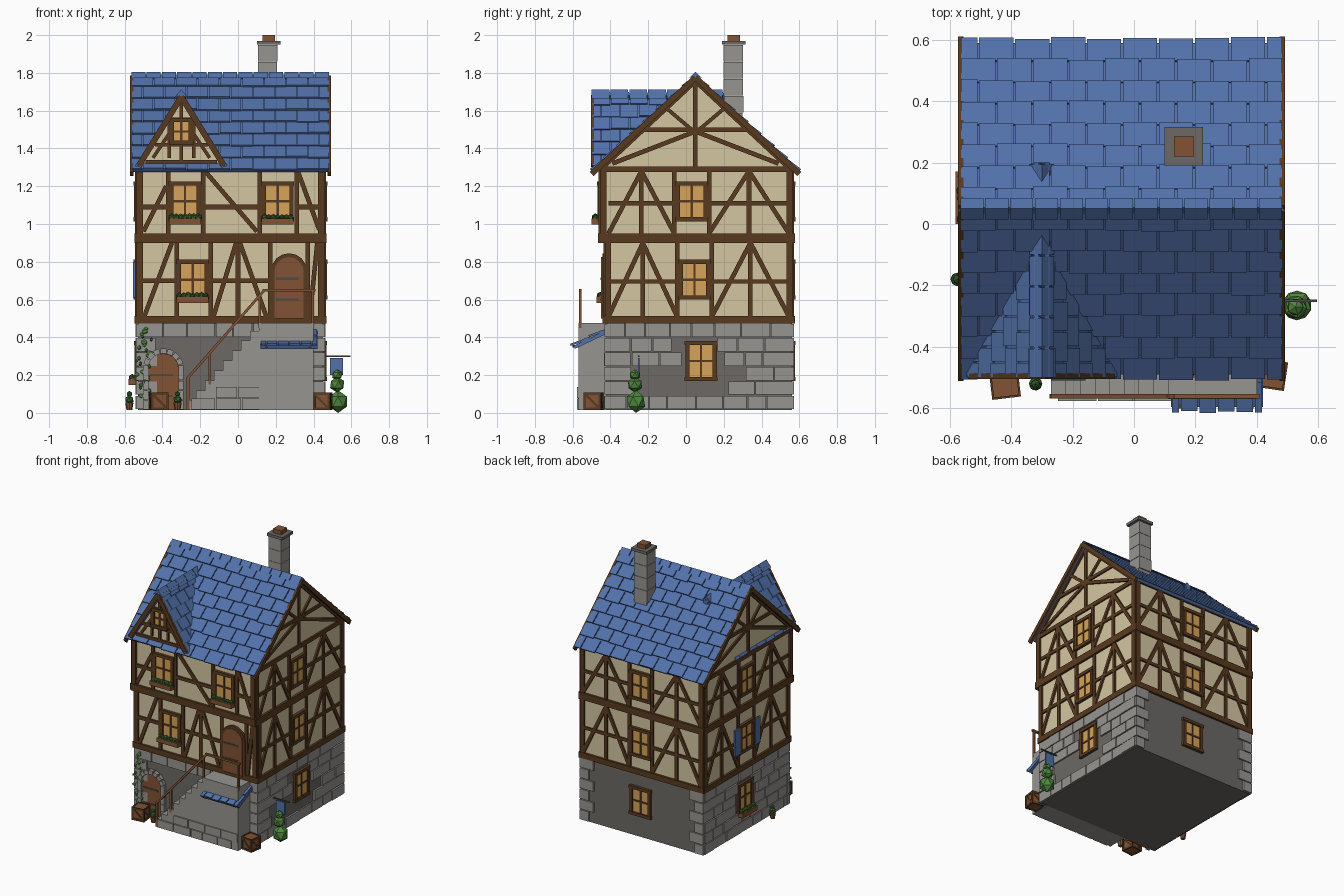
import bpy, bmesh, math, random
from mathutils import Matrix, Vector

if "Cube" in bpy.data.objects:
    bpy.data.objects.remove(bpy.data.objects["Cube"])

random.seed(4)
COLORS = {
    "slate_blue": (0.085, 0.165, 0.40), "cream_plaster": (0.66, 0.565, 0.36),
    "lit_glass": (0.68, 0.37, 0.10), "dark_timber": (0.098, 0.042, 0.014),
    "warm_wood": (0.22, 0.085, 0.034), "light_stone": (0.31, 0.30, 0.285),
    "dark_stone": (0.15, 0.141, 0.13), "leaf_green": (0.08, 0.25, 0.05),
    "deep_green": (0.04, 0.13, 0.03), "iron": (0.07, 0.07, 0.07)}
MATS = {}
for n, c in COLORS.items():
    MATS[n] = bpy.data.materials.new(n)
    MATS[n].diffuse_color = (*c, 1)
PARTS = {}
FRONT, RIGHT, BACK, LEFT = range(4)
T = Matrix.Translation


def part(name, mat):
    return PARTS.setdefault(name, (bmesh.new(), mat))[0]


def side(k):
    """Wall frame: x along the wall, -y outward, z up."""
    return Matrix.Rotation(k * math.pi / 2, 4, 'Z')


def box(name, mat, lo, hi, M=Matrix()):
    lo, hi = Vector(lo), Vector(hi)
    bmesh.ops.create_cube(part(name, mat), size=1,
                          matrix=M @ T((lo + hi) / 2) @ Matrix.Diagonal((*(hi - lo), 1)))


def prism(name, mat, pts, y0, y1, M=Matrix()):
    """Extrude an x-z outline from y0 to y1."""
    bm = part(name, mat)
    a = [bm.verts.new(M @ Vector((x, y0, z))) for x, z in pts]
    b = [bm.verts.new(M @ Vector((x, y1, z))) for x, z in pts]
    fs = [bm.faces.new(a), bm.faces.new(b[::-1])]
    for i in range(len(a)):
        j = (i + 1) % len(a)
        fs.append(bm.faces.new((a[j], a[i], b[i], b[j])))
    bmesh.ops.recalc_face_normals(bm, faces=fs)


def ball(name, mat, c, r, sub=1, scale=(1, 1, 1)):
    bmesh.ops.create_icosphere(part(name, mat), subdivisions=sub, radius=r,
                               matrix=T(c) @ Matrix.Rotation(random.random() * 6, 4, 'Z') @ Matrix.Diagonal((*scale, 1)))


def beam(k, d, u0, z0, u1, z1, w=0.024, t=0.011, name="timber_frame", mat="dark_timber"):
    L = math.hypot(u1 - u0, z1 - z0)
    M = side(k) @ T(((u0 + u1) / 2, -d, (z0 + z1) / 2)) @ Matrix.Rotation(-math.atan2(z1 - z0, u1 - u0), 4, 'Y')
    box(name, mat, (-L / 2, -t, -w / 2), (L / 2, t, w / 2), M)


def window(k, d, u, z, w=0.145, h=0.19):
    M = side(k)
    box("window_glass", "lit_glass", (u - w / 2, -d - .008, z - h / 2), (u + w / 2, -d, z + h / 2), M)
    for s in (-1, 1):
        beam(k, d, u + s * w / 2, z - h / 2, u + s * w / 2, z + h / 2, .022, .018, "window_frame")
        beam(k, d, u - w / 2 - .015, z + s * h / 2, u + w / 2 + .015, z + s * h / 2, .022, .02, "window_frame")
    beam(k, d, u, z - h / 2, u, z + h / 2, .012, .013, "window_frame")
    beam(k, d, u - w / 2, z, u + w / 2, z, .012, .013, "window_frame")


def flower_box(k, d, u, z):
    M = side(k)
    box("flower_box", "warm_wood", (u - .085, -d - .05, z - .017), (u + .085, -d - .008, z + .015), M)
    for i in range(7):
        ball("flower_box_plants", "deep_green", M @ Vector((u - .07 + i * .0233, -d - .03, z + .022)),
             random.uniform(.013, .02))


def arch(u, z0, w, h, n=8):
    r = w / 2
    return [(u - r, z0), (u + r, z0)] + [
        (u + r * math.cos(i * math.pi / n), z0 + h - r + r * math.sin(i * math.pi / n)) for i in range(n + 1)]


def bricks(k, d, u0, u1, keep, z0=.017, z1=.475, rows=6):
    h = (z1 - z0) / rows
    for r in range(rows):
        u = u0
        while u < u1 - .01:
            e = min(u + random.uniform(.09, .16), u1)
            if u1 - e < .05:
                e = u1
            if keep((u + e) / 2, z0 + (r + .5) * h, r):
                box("stone_blocks", "light_stone", (u + .003, -d - random.uniform(.008, .014), z0 + r * h + .003),
                    (e - .003, -d + .01, z0 + (r + 1) * h - .003), side(k))
            u = e


def tiled(name, o, A, S, lenA, lenS, rows, w):
    """Slab with overlapping shingles; A runs along the ridge, S down the slope."""
    A, S = Vector(A).normalized(), Vector(S).normalized()
    N = A.cross(S)
    if N.z < 0:
        N = -N
    M = T(o) @ Matrix((A, S, N)).transposed().to_4x4()
    box(name + "_slab", "slate_blue", (0, 0, -.03), (lenA, lenS - .01, -.012), M)
    h = lenS / rows
    for r in range(rows):
        a = -w / 2 if r % 2 else 0
        while a < lenA - .005:
            lo, hi = max(a, 0) + .003, min(a + w, lenA) - .003
            if hi - lo > .01:
                R = M @ T((0, r * h, -.008)) @ Matrix.Rotation(.09, 4, 'X')
                box(name + "_shingles", "slate_blue", (lo, 0, -.008),
                    (hi, h + random.uniform(-.006, .004), .003), R)
            a += w


# --- Main masses
box("stone_base", "dark_stone", (-.53, -.42, .015), (.45, .56, .48))
box("first_floor_walls", "cream_plaster", (-.533, -.425, .475), (.453, .56, .93))
box("second_floor_walls", "cream_plaster", (-.533, -.45, .93), (.453, .56, 1.3))
prism("gable_walls", "cream_plaster", [(-.45, 1.29), (.56, 1.29), (.05, 1.765)], -.453, .533, side(RIGHT))

# --- Stone blocks and corner quoins
bricks(RIGHT, .45, -.42, .56, lambda u, z, r: abs(u - .08) > .1 and not (r in (1, 2) and -.25 < u < .28)
       and not (r == 4 and -.1 < u < .1) or z > .42 or z < .06)
bricks(LEFT, .53, -.56, .42, lambda u, z, r: abs(u + .085) > .12 or z > .4 or z < .15)
bricks(FRONT, .42, -.53, .45, lambda u, z, r: (u < -.42 and z > .33) or z > .4 or (u > .3))
for r in range(6):
    z = .017 + r * .0763
    for k, d, a, b in ((BACK, .56, -.45, .53), (FRONT, .42, -.53, .45)):
        w = .1 if r % 2 else .06
        for u in ((a - .01, a + w), (b - w, b + .01)):
            box("corner_stones", "light_stone", (u[0], -d - .012, z + .003), (u[1], -d + .02, z + .073), side(k))

# --- Timber framing
WALLS = ((FRONT, -.533, .453, .425, .45), (RIGHT, -.425, .56, .453, .453),
         (BACK, -.453, .533, .56, .56), (LEFT, -.56, .425, .533, .533))
for k, a, b, d1, d2 in WALLS:
    a2, b2 = (a - .025 if k == RIGHT else a), (b + .025 if k == LEFT else b)
    beam(k, d1, a - .012, .492, b + .012, .492, .04, .016)
    beam(k, d2, a2 - .012, .925, b2 + .012, .925, .05, .016)
    beam(k, d2, a2, 1.29, b2, 1.29, .03)
    for u, v in ((a + .012, a2 + .012), (b - .012, b2 - .012)):
        beam(k, d1, u, .48, u, .92, .034, .013)
        beam(k, d2, v, .93, v, 1.3, .034, .013)
F = FRONT
for u in (-.325, -.145, .0, .17, .37):
    beam(F, .425, u, .5, u, .91)
for q in ((-.5, .5, -.35, .9), (-.01, .9, -.13, .51), (.01, .9, .15, .51), (.38, .51, .42, .9),
          (-.53, .7, -.325, .7), (-.145, .7, .17, .7)):
    beam(F, .425, *q)
for u in (-.37, -.185, .115, .31):
    beam(F, .45, u, .94, u, 1.29)
for q in ((-.175, 1.28, .1, .96), (-.5, .96, -.38, 1.2), (.32, 1.27, .43, .97),
          (-.53, 1.09, -.37, 1.09), (-.185, 1.09, .115, 1.09), (.31, 1.09, .45, 1.09)):
    beam(F, .45, *q)
WIN = {RIGHT: (.08, .045, .03), BACK: (.03, .03, .03), LEFT: (-.085, -.075, -.07)}
for k, a, b, d1, d2 in WALLS[1:]:
    d = d1
    window(k, .45 if k == RIGHT else .56 if k == BACK else .53, WIN[k][0], .275)
    for u, z0, z1, zw in ((WIN[k][1], .51, .9, .705), (WIN[k][2], .95, 1.28, 1.12)):
        window(k, d, u, zw)
        for e, s in ((a + .015, -1), (b - .015, 1)):
            p = u + s * .092
            m = (p + e) / 2
            beam(k, d, p, z0, p, z1)
            beam(k, d, m, z1, e, z0)
            beam(k, d, m, z1, p, z0)
            beam(k, d, m, z0, m, z1)
            beam(k, d, p, zw - .01, e, zw - .01, .022)
for k, d, c in ((RIGHT, .453, .05), (LEFT, .533, -.05)):
    beam(k, d, c, 1.3, c, 1.75)
    beam(k, d, c - .27, 1.5, c + .27, 1.5)
    for s in (-1, 1):
        beam(k, d, c, 1.49, c + s * .44, 1.32)
        beam(k, d, c + s * .02, 1.5, c + s * .15, 1.61, .02)
        beam(k, d, c + s * .5, 1.295, c, 1.76, .03)
        # Bargeboards along the gable edges
        beam(k, d + .03, c + s * .55, 1.265, c, 1.775, .03, .009, "bargeboards")

# --- Front windows, planters, shutters
window(F, .425, -.24, .705)
flower_box(F, .425, -.24, .6)
for u in (-.28, .21):
    window(F, .45, u, 1.12)
    flower_box(F, .45, u, 1.015)
flower_box(LEFT, .53, -.085, .165)
for u in (-.19, .04):
    box("shutters", "slate_blue", (u - .03, -.555, .61), (u + .03, -.543, .8), side(LEFT))

# --- Doors
prism("upper_door_frame", "dark_timber", arch(.27, .5, .19, .345), -.443, -.42)
prism("upper_door", "warm_wood", arch(.27, .5, .155, .325), -.449, -.42)
prism("lower_door", "warm_wood", arch(-.395, .015, .16, .3), -.432, -.41)
for u, zs in ((.27, (.6, .71)), (-.395, (.09, .2))):
    d = .449 if u > 0 else .432
    for z in zs:
        box("door_straps", "iron", (u - .07, -d - .004, z - .006), (u + .05, -d, z + .006))
for i in range(9):
    t = math.pi * i / 8
    M = T((-.395 + .093 * math.cos(t), -.43, .235 + .093 * math.sin(t))) @ Matrix.Rotation(-t, 4, 'Y')
    box("door_arch_stones", "light_stone", (-.014, -.016, -.016), (.014, .016, .016), M)
for s in (-1, 1):
    for i in range(4):
        box("door_arch_stones", "light_stone", (-.395 + s * .093 - .014, -.446, .017 + i * .052),
            (-.395 + s * .093 + .014, -.414, .066 + i * .052))

# --- Landing, steps and railing
box("landing", "light_stone", (.11, -.57, .015), (.4, -.42, .475))
for i in range(8):
    box("steps", "light_stone", (-.27 + i * .0475, -.565, .015), (-.2225 + i * .0475, -.42, .067 + i * .0525))
for r, u0 in ((0, -.25), (1, -.12)):
    while u0 < .33:
        e = min(u0 + random.uniform(.09, .14), .4)
        box("landing_blocks", "light_stone", (u0 + .003, -.576, .018 + r * .062), (e - .003, -.56, .075 + r * .062))
        u0 = e
RAIL = dict(w=.014, t=.007, name="railing", mat="warm_wood")
beam(F, .56, -.27, .18, .14, .65, **RAIL)
beam(F, .56, .13, .65, .41, .65, **RAIL)
for u, z0, z1 in ((-.265, .015, .19), (-.15, .15, .31), (.115, .45, .63), (.395, .45, .65)):
    beam(F, .56, u, z0, u, z1, **RAIL)

# --- Small awning over the landing wall
tiled("awning", (.12, -.42, .452), (1, 0, 0), (0, -.19, -.09), .3, .21, 2, .06)
for u in (.15, .38):
    box("awning_brackets", "dark_timber", (u - .008, -.6, .345), (u + .008, -.56, .36))

# --- Main roof, ridge caps
for ye, ze in ((-.505, 1.29), (.605, 1.29)):
    S = Vector((0, ye - .05, ze - 1.795))
    tiled("main_roof", (-.565, .05, 1.795), (1, 0, 0), S, 1.05, S.length, 8, .117)
for i in range(13):
    x = -.565 + i * .081
    prism("ridge_caps", "slate_blue", [(.015, 1.772), (.05, 1.805), (.085, 1.772), (.05, 1.785)],
          -x - .075, -x, side(RIGHT))

# --- Dormer
for s in (-1, 1):
    S = Vector((s * .245, 0, -.395))
    tiled("dormer_roof", (-.3, -.5, 1.70), (0, 1, 0), S, .7, S.length, 6, .1)
    beam(F, .495, -.3, 1.675, -.3 + s * .225, 1.31, .03, .009, "dormer_bargeboards")
    beam(F, .468, -.3 + s * .065, 1.35, -.3 + s * .065, 1.54, .018)
    beam(F, .468, -.3 + s * .15, 1.35, -.3 + s * .05, 1.5, .018)
for i in range(7):
    y = -.5 + i * .1
    prism("dormer_ridge_caps", "slate_blue", [(-.34, 1.665), (-.3, 1.712), (-.26, 1.665), (-.3, 1.69)], y, y + .094)
prism("dormer_wall", "cream_plaster", [(-.515, 1.31), (-.085, 1.31), (-.3, 1.665)], -.468, -.3)
window(F, .468, -.3, 1.49, .1, .12)
for z, w in ((1.33, .19), (1.42, .14), (1.555, .07)):
    beam(F, .468, -.3 - w, z, -.3 + w, z, .02)
beam(F, .468, -.3, 1.55, -.3, 1.66, .02)
beam(F, .468, -.3, 1.33, -.3, 1.42, .02)

# --- Chimney
for i in range(5):
    j = random.uniform(-.004, .004)
    box("chimney", "light_stone", (.108 + j, .197 - j, 1.5 + i * .09), (.21 + j, .3 - j, 1.588 + i * .09))
box("chimney_cap", "dark_stone", (.1, .19, 1.95), (.225, .315, 1.97))
box("chimney_pot", "warm_wood", (.13, .22, 1.97), (.195, .285, 2.0))

# --- Crates
for x, y, a in ((-.42, -.52, .12), (.448, -.49, -.15)):
    M = T((x, y, .062)) @ Matrix.Rotation(a, 4, 'Z')
    box("crates", "warm_wood", (-.042, -.042, -.042), (.042, .042, .042), M)
    for k in range(4):
        N = M @ side(k)
        for s in (-1, 1):
            box("crate_slats", "dark_timber", (-.047, -.047, s * .04 - .007), (.047, -.04, s * .04 + .007), N)
            box("crate_slats", "dark_timber", (s * .04 - .007, -.047, -.04), (s * .04 + .007, -.04, .04), N)
        box("crate_slats", "dark_timber", (-.052, -.046, -.006), (.052, -.04, .006), N @ Matrix.Rotation(.785, 4, 'Y'))

# --- Bush, potted plants, climbing ivy
ball("bush", "leaf_green", (.53, -.265, .06), .06, 1, (.9, .9, 1))
ball("bush", "leaf_green", (.525, -.27, .15), .042, 1)
ball("bush", "leaf_green", (.525, -.27, .2), .03, 1)
for x, y in ((-.575, -.18), (-.32, -.52)):
    bmesh.ops.create_cone(part("plant_pots", "warm_wood"), cap_ends=True, segments=8, radius1=.015,
                          radius2=.022, depth=.04, matrix=T((x, y, .035)))
    for z, r in ((.07, .024), (.1, .016)):
        ball("pot_plants", "deep_green", (x, y, z), r)
for i in range(26):
    ball("ivy", "leaf_green", (-.5 + .025 * math.sin(i * 1.3) + random.uniform(-.02, .02), -.436, .09 + i * .0142),
         random.uniform(.012, .02), 1, (1, .5, .8))

# --- Hanging sign
box("sign_bracket", "iron", (.45, -.254, .296), (.595, -.246, .304))
box("sign_banner", "slate_blue", (.487, -.254, .2), (.556, -.246, .29))

for name, (bm, mat) in PARTS.items():
    me = bpy.data.meshes.new(name)
    bm.to_mesh(me)
    bm.free()
    me.materials.append(MATS[mat])
    bpy.context.collection.objects.link(bpy.data.objects.new(name, me))

for m in bpy.data.materials:
    if m.users and not m.is_grease_pencil:
        m.use_nodes = True
        m.node_tree.nodes["Principled BSDF"].inputs["Base Color"].default_value = m.diffuse_color
